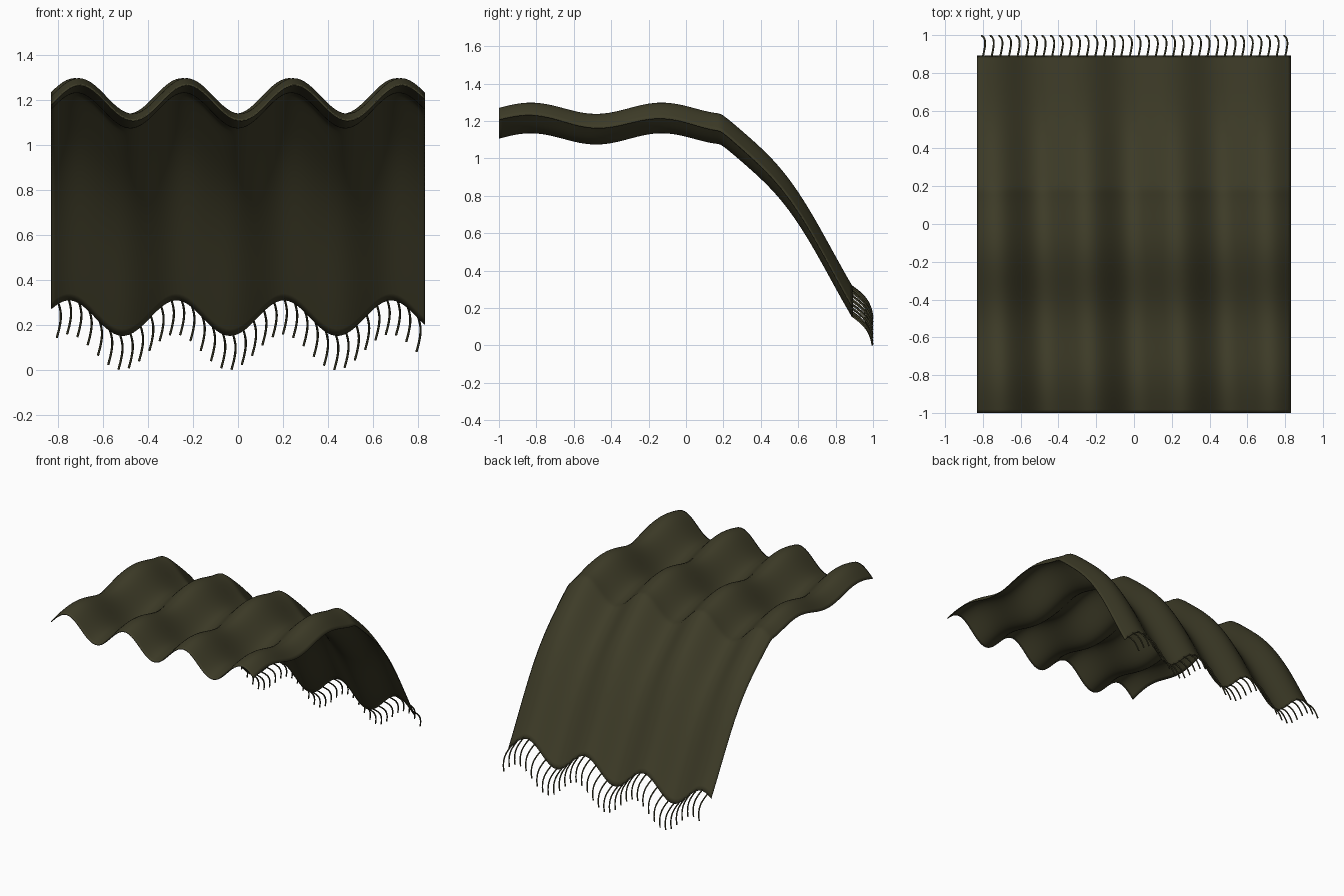
import bpy, bmesh, math

if "Cube" in bpy.data.objects:
    bpy.data.objects.remove(bpy.data.objects["Cube"])

HALF_W, FRONT, BACK = 0.83, -1.0, 0.89
EDGE = 0.18            # where the cloth starts to hang
STRANDS = 36


def cloth_z(x, y):
    """Height of the rippled cloth, flat in front and falling at the back."""
    z = 1.186 + 0.03 * math.cos(math.tau * (y + 0.13) / 0.70)
    z += 0.079 * math.cos(math.tau * (x - 0.226 + 0.025 * y) / 0.4777)
    return z - 1.42 * max(0.0, y - EDGE) ** 1.25


def material(name, rgb):
    m = bpy.data.materials.new(name)
    m.diffuse_color = (*rgb, 1)
    m.use_nodes = True
    m.node_tree.nodes["Principled BSDF"].inputs["Base Color"].default_value = m.diffuse_color
    return m


olive = material("dark olive wool", (0.048, 0.045, 0.021))

# Blanket: a fine grid lifted onto the rippled surface
bm = bmesh.new()
bmesh.ops.create_grid(bm, x_segments=96, y_segments=105, size=1)
for v in bm.verts:
    v.co.x *= HALF_W
    v.co.y = FRONT + (v.co.y + 1) / 2 * (BACK - FRONT)
    v.co.z = cloth_z(v.co.x, v.co.y)
mesh = bpy.data.meshes.new("blanket")
bm.to_mesh(mesh)
bm.free()
mesh.materials.append(olive)
mesh.shade_smooth()
blanket = bpy.data.objects.new("blanket", mesh)
bpy.context.collection.objects.link(blanket)
thick = blanket.modifiers.new("thickness", 'SOLIDIFY')
thick.thickness = 0.006
thick.offset = 0

# Fringe: swaying cords along the hanging edge (sideways, outward, down)
SWAY = [(0, -0.004, 0.006), (0.008, 0.033, -0.022), (0.012, 0.068, -0.057),
        (0.006, 0.095, -0.105), (-0.006, 0.107, -0.152)]
curve = bpy.data.curves.new("fringe", 'CURVE')
curve.dimensions = '3D'
curve.bevel_depth = 0.005
curve.bevel_resolution = 1
curve.use_fill_caps = True
curve.resolution_u = 4
for i in range(STRANDS):
    x = -0.80 + 1.60 * i / (STRANDS - 1)
    spline = curve.splines.new('BEZIER')
    spline.bezier_points.add(len(SWAY) - 1)
    for p, (dx, dy, dz) in zip(spline.bezier_points, SWAY):
        p.co = (x + dx, BACK + dy, cloth_z(x, BACK) + dz)
        p.handle_left_type = p.handle_right_type = 'AUTO'
curve.materials.append(olive)
fringe = bpy.data.objects.new("fringe", curve)
bpy.context.collection.objects.link(fringe)
